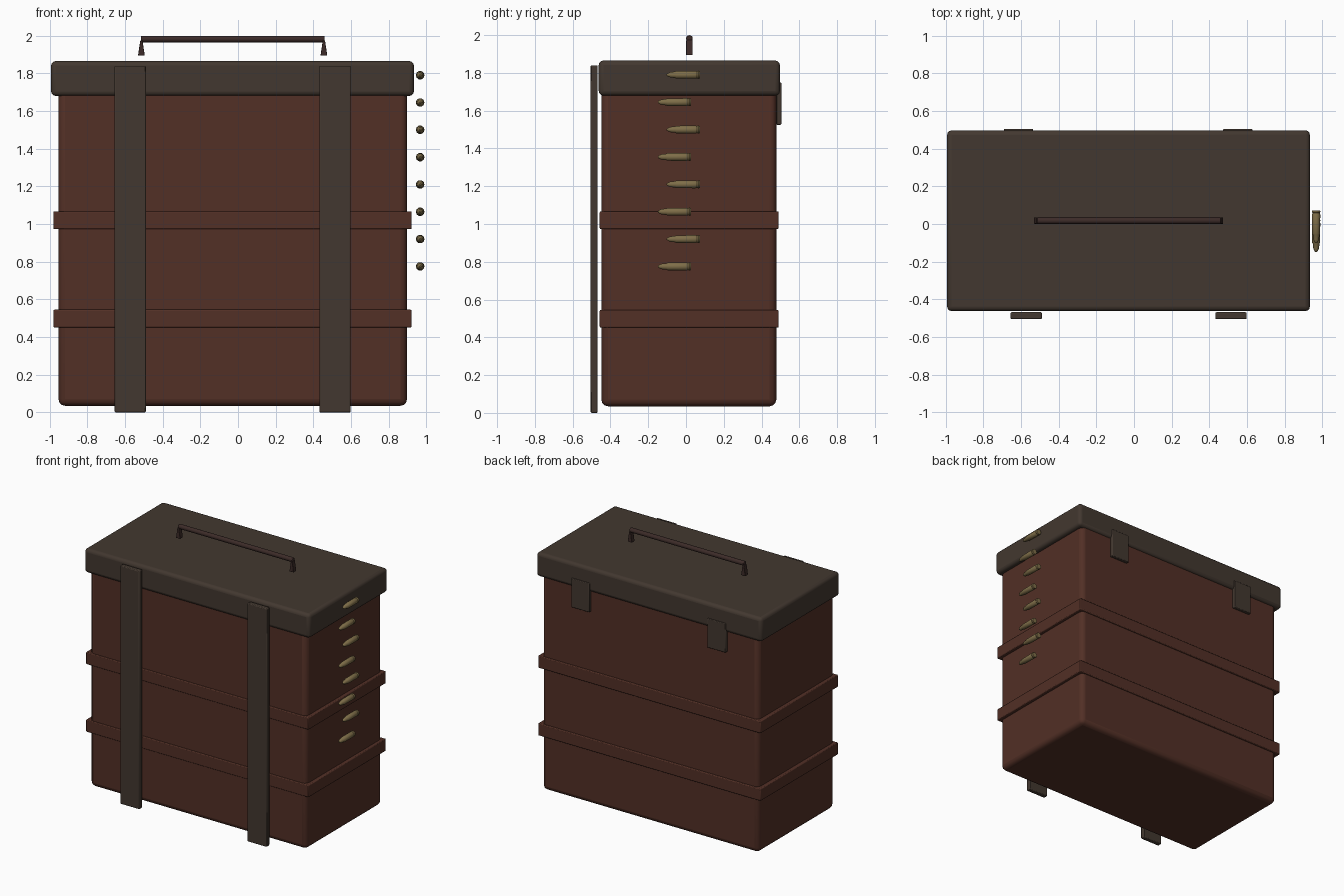
import bpy, bmesh, math
from mathutils import Matrix, Vector

old = bpy.data.objects.get("Cube")
if old:
    bpy.data.objects.remove(old, do_unlink=True)


def material(name, rgb):
    m = bpy.data.materials.new(name)
    m.use_nodes = True
    m.diffuse_color = (*rgb, 1)
    bsdf = m.node_tree.nodes["Principled BSDF"]
    bsdf.inputs["Base Color"].default_value = (*rgb, 1)
    bsdf.inputs["Roughness"].default_value = 0.7
    return m


RED_LEATHER = material("red brown leather", (0.085, 0.029, 0.019))
DARK_LEATHER = material("dark leather", (0.055, 0.039, 0.029))
HANDLE = material("dark handle leather", (0.045, 0.024, 0.021))
BRASS = material("dull brass", (0.21, 0.155, 0.065))


def finish(name, bm, mat, bevel=0, segments=2):
    bmesh.ops.recalc_face_normals(bm, faces=bm.faces)
    mesh = bpy.data.meshes.new(name)
    bm.to_mesh(mesh)
    bm.free()
    mesh.materials.append(mat)
    ob = bpy.data.objects.new(name, mesh)
    bpy.context.collection.objects.link(ob)
    if bevel:
        mod = ob.modifiers.new("soft edges", 'BEVEL')
        mod.width, mod.segments = bevel, segments
    bpy.ops.object.select_all(action='DESELECT')
    ob.select_set(True)
    bpy.context.view_layer.objects.active = ob
    bpy.ops.object.shade_smooth_by_angle(angle=math.radians(35))
    return ob


def box(name, x, y, z, mat, bevel, segments=2):
    """Box given by its (low, high) range on each axis."""
    bm = bmesh.new()
    bmesh.ops.create_cube(bm, size=1)
    for v in bm.verts:
        v.co = Vector([(r[0] + r[1]) / 2 + c * (r[1] - r[0])
                       for c, r in zip(v.co, (x, y, z))])
    return finish(name, bm, mat, bevel, segments)


# Case, lid and the two bands around the case
box("case_body", (-0.953, 0.897), (-0.448, 0.478), (0.035, 1.72), RED_LEATHER, 0.035, 3)
box("lid", (-0.992, 0.934), (-0.462, 0.497), (1.68, 1.865), DARK_LEATHER, 0.024, 3)
for label, z in (("lower", 0.498), ("upper", 1.02)):
    box(label + "_band", (-0.98, 0.922), (-0.457, 0.49),
        (z - 0.047, z + 0.047), RED_LEATHER, 0.006)

# Front straps and the short rear tabs
for side, x, tab_x in (("right", -0.572, -0.613), ("left", 0.515, 0.551)):
    box(side + "_front_strap", (x - 0.083, x + 0.083), (-0.505, -0.468),
        (0, 1.84), DARK_LEATHER, 0.006)
    box(side + "_rear_tab", (tab_x - 0.078, tab_x + 0.078), (0.478, 0.505),
        (1.525, 1.75), DARK_LEATHER, 0.005)

# Handle bar with a flared foot at each end
bm = bmesh.new()
turn = Matrix.Translation((-0.027, 0.018, 1.982)) @ Matrix.Rotation(math.pi / 2, 4, 'Y')
bmesh.ops.create_cone(bm, cap_ends=True, segments=12, radius1=0.018, radius2=0.018,
                      depth=0.975, matrix=turn)
finish("handle_bar", bm, HANDLE, 0.004)
for side, x in (("right", -0.513), ("left", 0.456)):
    bm = bmesh.new()
    bmesh.ops.create_cube(bm, size=1)
    for v in bm.verts:
        half = 0.018 if v.co.z < 0 else 0.006
        v.co = Vector((x + math.copysign(half, v.co.x), 0.018 + v.co.y * 0.034,
                       1.934 + v.co.z * 0.08))
    finish(side + "_handle_foot", bm, HANDLE, 0.002)

# Staggered column of cartridges, tips towards the front
PROFILE = ((0.175, 0.02), (0.167, 0.023), (0.16, 0.019), (0.153, 0.022),
           (0.05, 0.021), (0.045, 0.018), (0.02, 0.015), (0.006, 0.009), (0, 0.004))
SIDES = 10
for i in range(8):
    bm = bmesh.new()
    start = -0.102 if i % 2 == 0 else -0.149
    rings = []
    for along, radius in PROFILE:
        rings.append([bm.verts.new((0.967 + radius * math.cos(a), start + along,
                                    1.79 - 0.145 * i + radius * math.sin(a)))
                      for a in (math.tau * k / SIDES for k in range(SIDES))])
    for a, b in zip(rings, rings[1:]):
        for k in range(SIDES):
            n = (k + 1) % SIDES
            bm.faces.new((a[k], a[n], b[n], b[k]))
    bm.faces.new(rings[0])
    bm.faces.new(rings[-1])
    finish(f"cartridge_{i + 1}", bm, BRASS)
